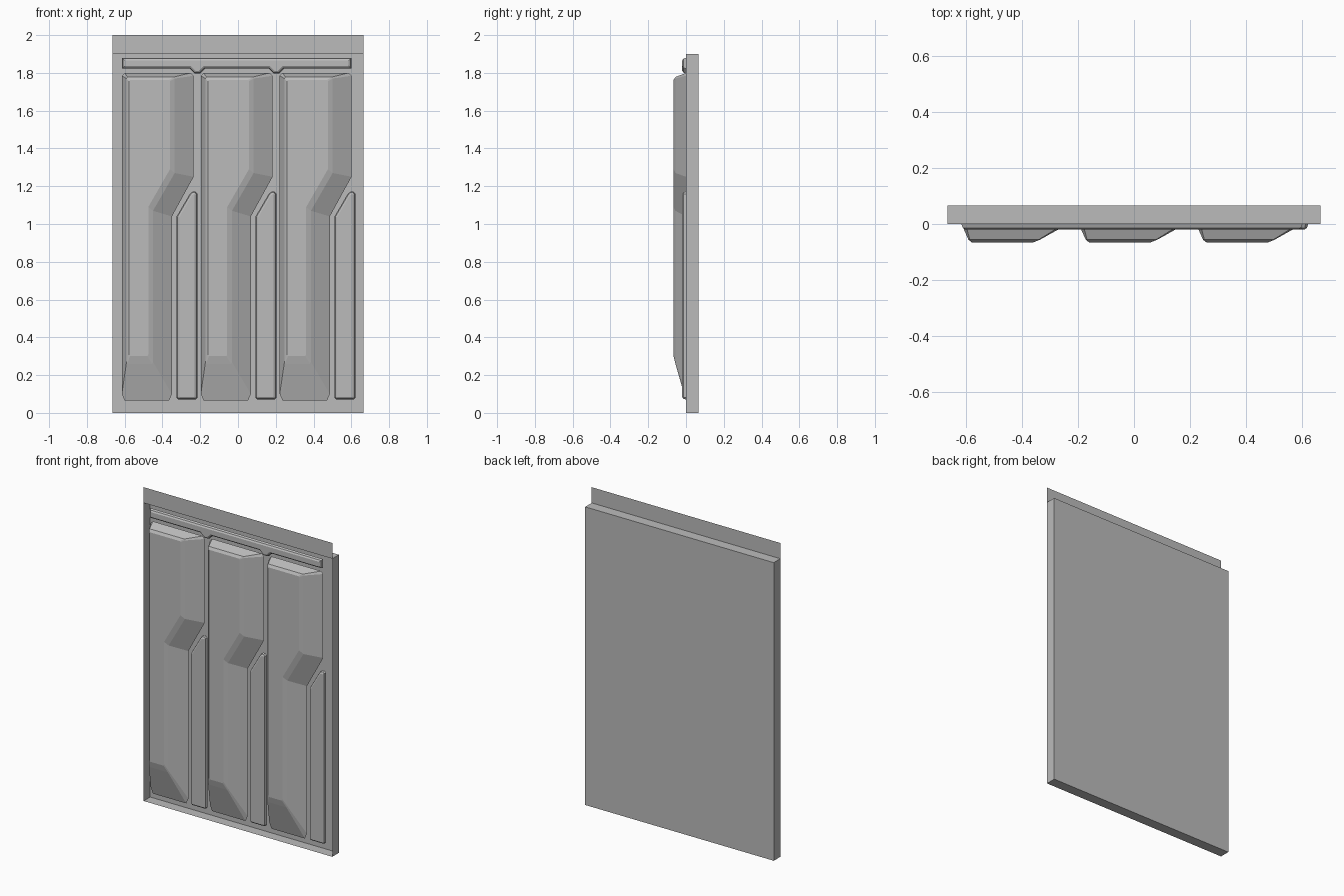
import bpy
import bmesh
from mathutils import Vector

if "Cube" in bpy.data.objects:
    bpy.data.objects.remove(bpy.data.objects["Cube"])

HALF_W, DEPTH, WALL_TOP, PITCH = 0.665, 0.066, 1.9, 0.418

metal = bpy.data.materials.new("plain_grey")
metal.use_nodes = True
grey = (0.5, 0.5, 0.5, 1)
metal.diffuse_color = grey
metal.node_tree.nodes["Principled BSDF"].inputs["Base Color"].default_value = grey


def finish(name, bm):
    mesh = bpy.data.meshes.new(name)
    bm.to_mesh(mesh)
    bm.free()
    mesh.materials.append(metal)
    obj = bpy.data.objects.new(name, mesh)
    bpy.context.collection.objects.link(obj)
    return obj


def inset(outline, d):
    """Offset a counter-clockwise outline inwards with mitred corners."""
    pts = [Vector(p) for p in outline]
    result = []
    for i, p in enumerate(pts):
        a = (p - pts[i - 1]).normalized()
        b = (pts[(i + 1) % len(pts)] - p).normalized()
        na, nb = Vector((-a.y, a.x)), Vector((-b.y, b.x))
        result.append(p + (na + nb) * d / (1 + na.dot(nb)))
    return result


def pressed_shell(name, rings, dx=0):
    """Join (outline, y) rings into an open-backed raised shell."""
    bm = bmesh.new()
    loops = [[bm.verts.new((x + dx, y, z)) for x, z in ring] for ring, y in rings]
    n = len(loops[0])
    for low, high in zip(loops, loops[1:]):
        for i in range(n):
            j = (i + 1) % n
            bm.faces.new((low[i], low[j], high[j], high[i]))
    bm.faces.new(loops[-1])
    return finish(name, bm)


# Tray: back and four walls, open at the front
bm = bmesh.new()
bmesh.ops.create_cube(bm, size=1)
for v in bm.verts:
    v.co = (v.co.x * 2 * HALF_W, (v.co.y + 0.5) * DEPTH, (v.co.z + 0.5) * WALL_TOP)
bm.normal_update()
bmesh.ops.delete(bm, geom=[f for f in bm.faces if f.normal.y < -0.5], context="FACES")
finish("tray", bm)

# Flat flange standing above the front edge
bm = bmesh.new()
corners = [(-HALF_W, WALL_TOP), (HALF_W, WALL_TOP), (HALF_W, 2), (-HALF_W, 2)]
bm.faces.new([bm.verts.new((x, 0, z)) for x, z in corners])
finish("top_flange", bm)

# Large stepped ribs: foot, softened shoulder, flat crown
foot = [(-.6, .065), (-.365, .065), (-.35, .1), (-.35, 1.04), (-.235, 1.25),
        (-.235, 1.785), (-.25, 1.8), (-.6, 1.8), (-.615, 1.785), (-.615, .1)]
shoulder = [(-.587, .26), (-.455, .26), (-.45, .27), (-.45, 1.07), (-.335, 1.27),
            (-.335, 1.77), (-.34, 1.778), (-.585, 1.778), (-.59, 1.77), (-.59, .27)]
crown = [(-.572, .3), (-.48, .3), (-.475, .31), (-.475, 1.09), (-.36, 1.29),
         (-.36, 1.757), (-.365, 1.762), (-.572, 1.762), (-.577, 1.757), (-.577, .31)]

# Slim ribs beside the lower halves
slim = [(-.315, .07), (-.225, .07), (-.215, .08), (-.215, 1.16), (-.225, 1.172),
        (-.24, 1.172), (-.255, 1.16), (-.325, 1.04), (-.325, .08)]

for i, side in enumerate(("right", "middle", "left")):
    pressed_shell(side + "_stepped_rib",
                  [(foot, 0), (shoulder, -.056), (crown, -DEPTH)], i * PITCH)
    pressed_shell(side + "_slim_rib",
                  [(slim, 0), (inset(slim, .005), -.014), (inset(slim, .014), -.02)],
                  i * PITCH)

# Cross bar with a small dip between each pair of stepped ribs
bar = [(-.615, 1.822)]
for x in (-.215, -.215 + PITCH):
    bar += [(x - .04, 1.822), (x - .015, 1.797), (x + .015, 1.797), (x + .04, 1.822)]
bar += [(.6, 1.822), (.6, 1.88), (-.615, 1.88)]
pressed_shell("cross_bar",
              [(bar, 0), (inset(bar, .005), -.014), (inset(bar, .014), -.02)])
